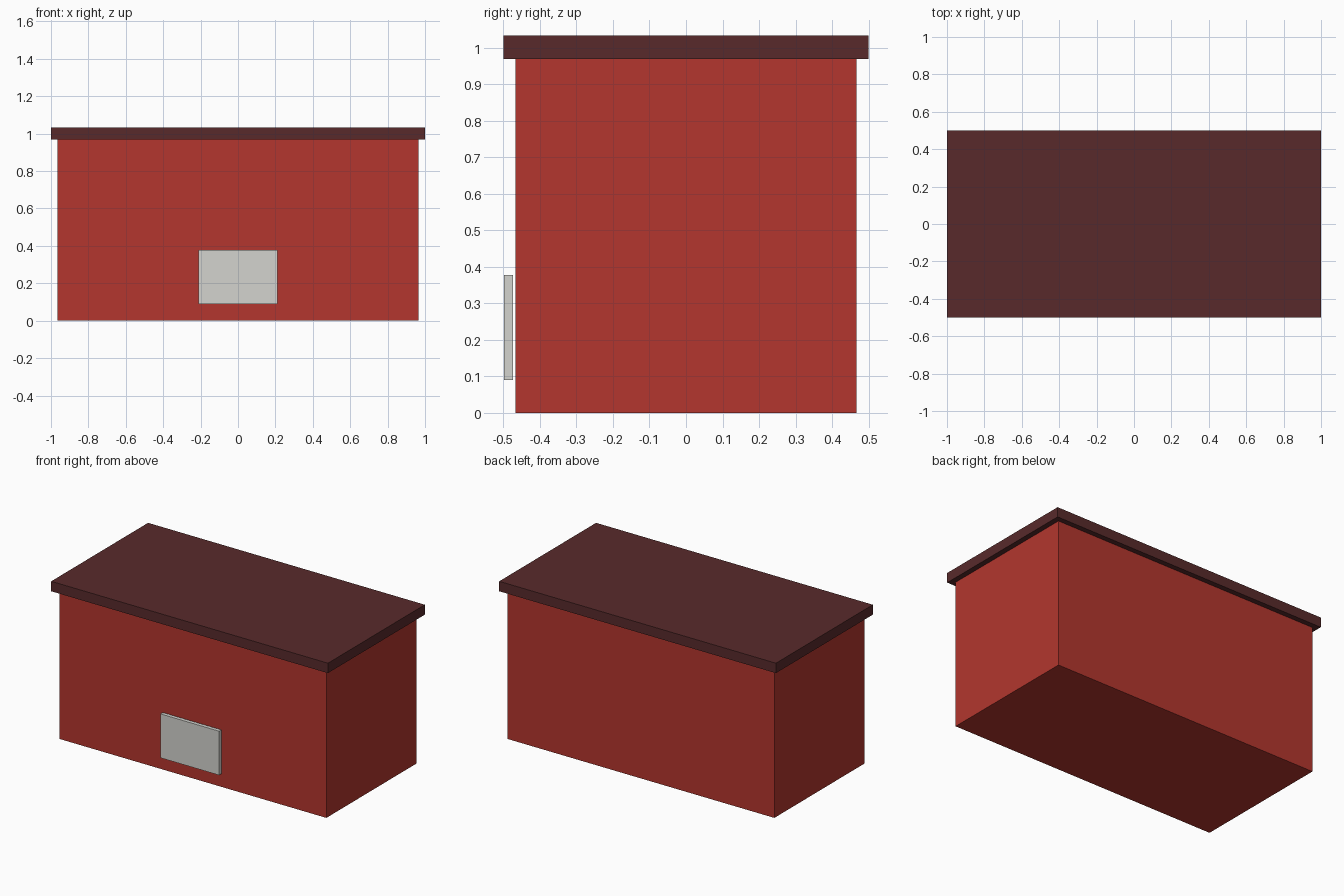
import bpy

if "Cube" in bpy.data.objects:
    bpy.data.objects.remove(bpy.data.objects["Cube"])


def srgb(r, g, b):
    """Convert 0-255 display colour to a linear RGBA tuple."""
    def lin(c):
        c /= 255
        return c / 12.92 if c <= 0.04045 else ((c + 0.055) / 1.055) ** 2.4
    return (lin(r), lin(g), lin(b), 1.0)


def box(name, low, high, colour):
    """Add a flat-sided box between two corners."""
    centre = [(a + b) / 2 for a, b in zip(low, high)]
    bpy.ops.mesh.primitive_cube_add(size=1, location=centre)
    ob = bpy.context.object
    ob.name = name
    ob.scale = [b - a for a, b in zip(low, high)]
    bpy.ops.object.transform_apply(location=False, rotation=False, scale=True)
    mat = bpy.data.materials.new(name + "_colour")
    mat.diffuse_color = colour
    mat.use_nodes = True
    mat.node_tree.nodes["Principled BSDF"].inputs["Base Color"].default_value = mat.diffuse_color
    ob.data.materials.append(mat)
    return ob


# Main red box
box("box_body", (-0.965, -0.466, 0), (0.965, 0.466, 0.968), srgb(179, 54, 46))

# Overhanging dark lid
box("lid", (-1, -0.5, 0.968), (1, 0.5, 1.033), srgb(88, 42, 43))

# Pale plate standing just clear of the front face
box("front_plate", (-0.212, -0.498, 0.09), (0.212, -0.474, 0.377), srgb(212, 212, 207))
